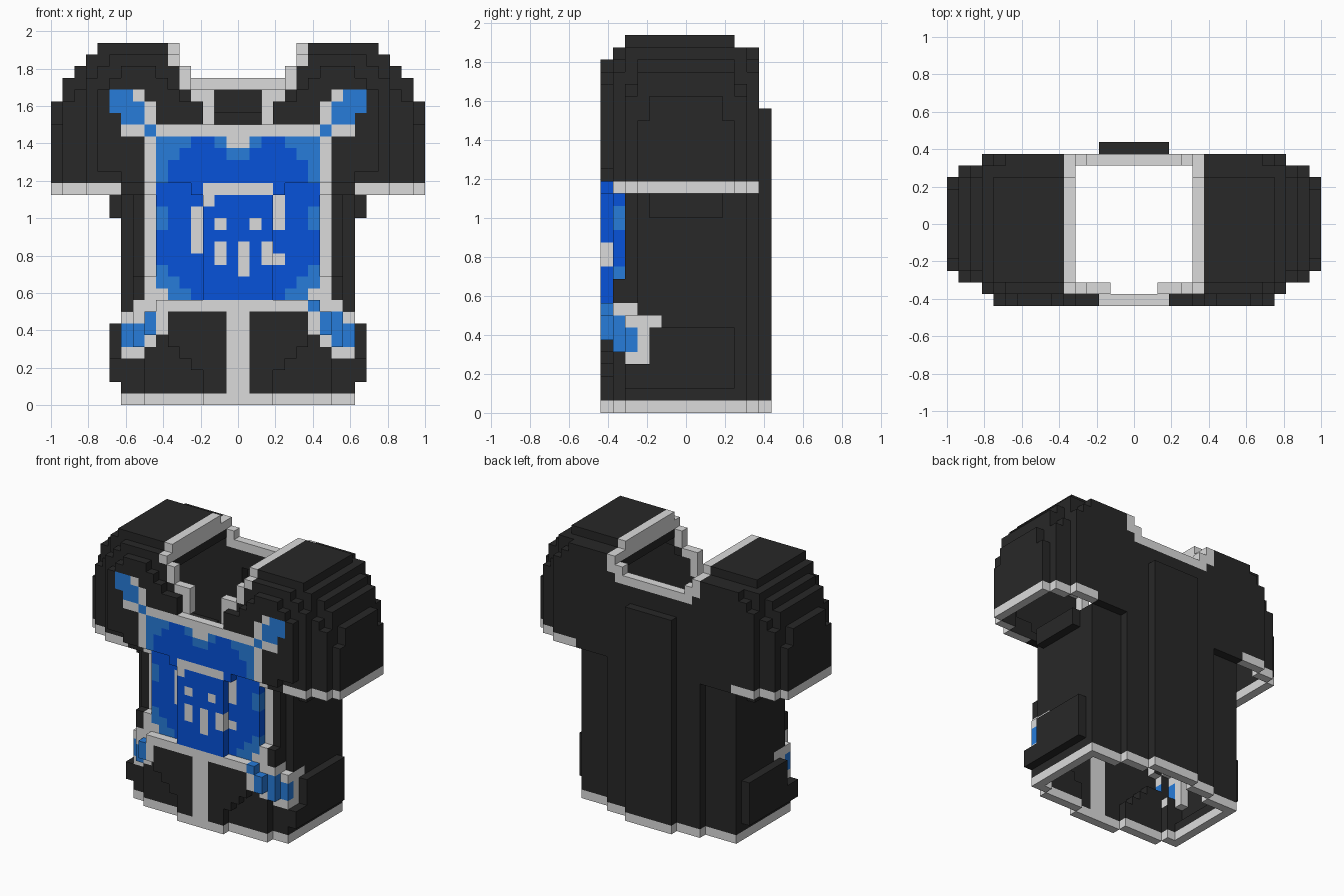
import bpy, bmesh

cube = bpy.data.objects.get("Cube")
if cube:
    bpy.data.objects.remove(cube, do_unlink=True)

U = 0.0625  # edge length of one block


def material(name, rgb):
    m = bpy.data.materials.new(name)
    m.use_nodes = True
    col = (*rgb, 1.0)
    m.diffuse_color = col
    bsdf = m.node_tree.nodes["Principled BSDF"]
    bsdf.inputs["Base Color"].default_value = col
    bsdf.inputs["Roughness"].default_value = 0.9
    return m


DARK, GREY, BLUE, LIGHT = range(4)
MATS = [material("charcoal", (0.021, 0.021, 0.021)),
        material("light_grey", (0.71, 0.71, 0.71)),
        material("deep_blue", (0.002, 0.085, 0.70)),
        material("sky_blue", (0.02, 0.2, 0.70))]

solid = set()


def fill(a0, a1, j0, j1, k0, k1):
    """Add a block region, a = distance from the middle, on both sides."""
    for a in range(a0, a1):
        for j in range(j0, j1):
            for k in range(k0, k1):
                solid.add((a, j, k))
                solid.add((-a - 1, j, k))


# Torso tube with a stepped front and back
fill(0, 9, -5, 5, 0, 18)
fill(9, 10, -4, 5, 0, 18)
fill(9, 10, -5, -4, 0, 8)
fill(0, 6, 5, 6, 0, 18)
fill(0, 7, -6, -5, 0, 18)
fill(7, 9, -6, -5, 9, 11)
fill(0, 3, -7, -6, 0, 19)
fill(0, 4, -7, -6, 18, 19)
fill(0, 3, 6, 7, 0, 25)

# Flared hem front, hip plates and underarm plates
for k, w in enumerate([3, 3, 3, 4, 5, 6, 8, 8, 7]):
    fill(0, w, -7, -6, k, k + 1)
fill(0, 8, -6, -5, 0, 9)
fill(8, 9, -6, -5, 5, 9)
fill(10, 11, -3, 4, 2, 7)
fill(10, 11, -5, -3, 2, 4)
fill(10, 11, -3, 3, 16, 18)

# Chest and shoulders
fill(0, 10, -6, 6, 18, 24)
fill(0, 5, -5, 6, 24, 28)
fill(4, 5, 5, 6, 28, 29)
for a, top in enumerate([24, 24, 27, 27, 29]):
    fill(a, a + 1, -6, -5, 18, top)
fill(5, 10, -6, 6, 18, 30)
fill(5, 12, -5, 4, 30, 31)
for a, top in enumerate([24, 24, 24, 26, 26, 27, 28, 29, 29, 29, 28, 27]):
    fill(a, a + 1, -7, -6, 20 if a > 9 else 19, top)

# Rounded sleeves: half depth, height where it narrows, top
for a, d, mid, top in [(10, 6, 30, 30), (11, 6, 29, 30), (12, 6, 28, 30),
                       (13, 5, 27, 29), (14, 5, 26, 28), (15, 4, 24, 26)]:
    fill(a, a + 1, -d, d, 18, mid)
    fill(a, a + 1, 1 - d, d - 1, mid, top)


# Hollow out, leaving one block of thickness and an open underside
def buried(c):
    i, j, k = c
    return all(n in solid for n in ((i - 1, j, k), (i + 1, j, k), (i, j - 1, k),
                                    (i, j + 1, k), (i, j, k + 1)))


def dist(i):
    return i if i >= 0 else -i - 1


def neck_hole(c):
    i, j, k = c
    a = dist(i)
    return k >= 18 and a < 5 and (-6 if a < 2 else -5) <= j < 5


shell = {c: DARK for c in solid if not buried(c) and not neck_hole(c)}


def paint(i0, i1, k0, k1, colour, j0=-7, j1=-4, mirror=False):
    """Colour the blocks of a rectangle, by default only on the front."""
    for c in shell:
        i = dist(c[0]) if mirror else c[0]
        if i0 <= i < i1 and k0 <= c[2] < k1 and j0 <= c[1] < j1:
            shell[c] = colour


def both(*args, **kw):
    paint(*args, mirror=True, **kw)


# Hem, cuffs and centre stripe
both(0, 12, 0, 1, GREY, j1=7)
both(10, 16, 18, 19, GREY, j1=7)
both(0, 1, 1, 9, GREY)

# Chest panel with its frame
both(0, 7, 9, 23, BLUE)
both(7, 8, 9, 23, GREY)
both(0, 8, 23, 24, GREY)
both(0, 6, 8, 9, GREY)
for a0, a1, k0, k1 in [(4, 7, 22, 23), (5, 7, 21, 22), (6, 7, 19, 21),
                       (6, 7, 15, 17), (6, 7, 10, 12), (5, 6, 10, 11),
                       (4, 6, 9, 10), (0, 2, 22, 23), (0, 1, 21, 22)]:
    both(a0, a1, k0, k1, LIGHT)
both(0, 1, 22, 23, GREY)
both(6, 7, 9, 10, GREY)

# Block marks in the middle of the panel
for i0, i1, k0, k1 in [(-3, 3, 18, 19), (-3, -2, 17, 18), (-4, -3, 13, 17),
                       (3, 4, 15, 18), (-2, -1, 15, 16), (1, 2, 15, 16),
                       (-2, -1, 12, 14), (0, 1, 11, 14), (2, 3, 12, 14),
                       (3, 4, 12, 13)]:
    paint(i0, i1, k0, k1, GREY)

# Shoulder clasps
both(9, 11, 25, 27, LIGHT)
both(8, 10, 24, 26, LIGHT)
both(8, 9, 26, 27, GREY)
both(7, 8, 24, 26, GREY)
both(8, 10, 23, 24, GREY)
both(7, 8, 23, 24, LIGHT)

# Hip clasps
both(6, 9, 8, 9, GREY)
both(8, 10, 7, 8, GREY)
both(6, 7, 6, 8, GREY)
both(7, 8, 5, 6, GREY)
both(8, 10, 4, 5, GREY)
both(7, 8, 6, 8, LIGHT)
both(8, 10, 5, 7, LIGHT)
both(9, 10, 4, 8, GREY, j0=-4, j1=-3)
both(9, 10, 7, 8, GREY, j0=-3, j1=-2)
paint(6, 7, 8, 9, LIGHT)
paint(8, 9, 7, 8, LIGHT)

# Collar trim
both(5, 6, 29, 31, GREY, j1=7)
both(5, 6, 28, 29, GREY, j0=5, j1=6)
both(0, 4, 27, 28, GREY, j0=5, j1=6)
both(4, 5, 27, 29, GREY, j0=5, j1=6)
both(4, 5, 27, 29, GREY)
both(3, 4, 26, 27, GREY)
both(2, 3, 24, 27, GREY)


def face_colour(c, step):
    """The lining behind the painted front is plain."""
    i, j, k = c
    a = dist(i)
    if step == (0, 1, 0) and j < -4 and a > 0 and 1 <= k < 27 and not (a < 5 and k > 23):
        return DARK
    return shell[c]


def part_of(c):
    i, j, k = c
    if dist(i) >= 10 and k >= 18:
        return "left_sleeve" if i > 0 else "right_sleeve"
    if j == 6:
        return "back_panel"
    if dist(i) < 8 and 9 <= k < 24 and j < -4:
        return "chest_panel"
    if k >= 18:
        return "shoulders_and_collar"
    return "torso"


# Each direction with the corners of its block face, counter-clockwise from outside
SIDES = [((1, 0, 0), ((1, 0, 0), (1, 1, 0), (1, 1, 1), (1, 0, 1))),
         ((-1, 0, 0), ((0, 0, 0), (0, 0, 1), (0, 1, 1), (0, 1, 0))),
         ((0, 1, 0), ((0, 1, 0), (0, 1, 1), (1, 1, 1), (1, 1, 0))),
         ((0, -1, 0), ((0, 0, 0), (1, 0, 0), (1, 0, 1), (0, 0, 1))),
         ((0, 0, 1), ((0, 0, 1), (1, 0, 1), (1, 1, 1), (0, 1, 1))),
         ((0, 0, -1), ((0, 0, 0), (0, 1, 0), (1, 1, 0), (1, 0, 0)))]


def build(name, cells):
    bm = bmesh.new()
    verts = {}
    for c in cells:
        for step, corners in SIDES:
            if tuple(p + s for p, s in zip(c, step)) in shell:
                continue
            loop = []
            for corner in corners:
                p = tuple(u + v for u, v in zip(c, corner))
                if p not in verts:
                    verts[p] = bm.verts.new([x * U for x in p])
                loop.append(verts[p])
            bm.faces.new(loop).material_index = face_colour(c, step)
    mesh = bpy.data.meshes.new(name)
    bm.to_mesh(mesh)
    bm.free()
    for m in MATS:
        mesh.materials.append(m)
    bpy.context.collection.objects.link(bpy.data.objects.new(name, mesh))


groups = {}
for c in sorted(shell):
    groups.setdefault(part_of(c), []).append(c)
for name, cells in groups.items():
    build(name, cells)
